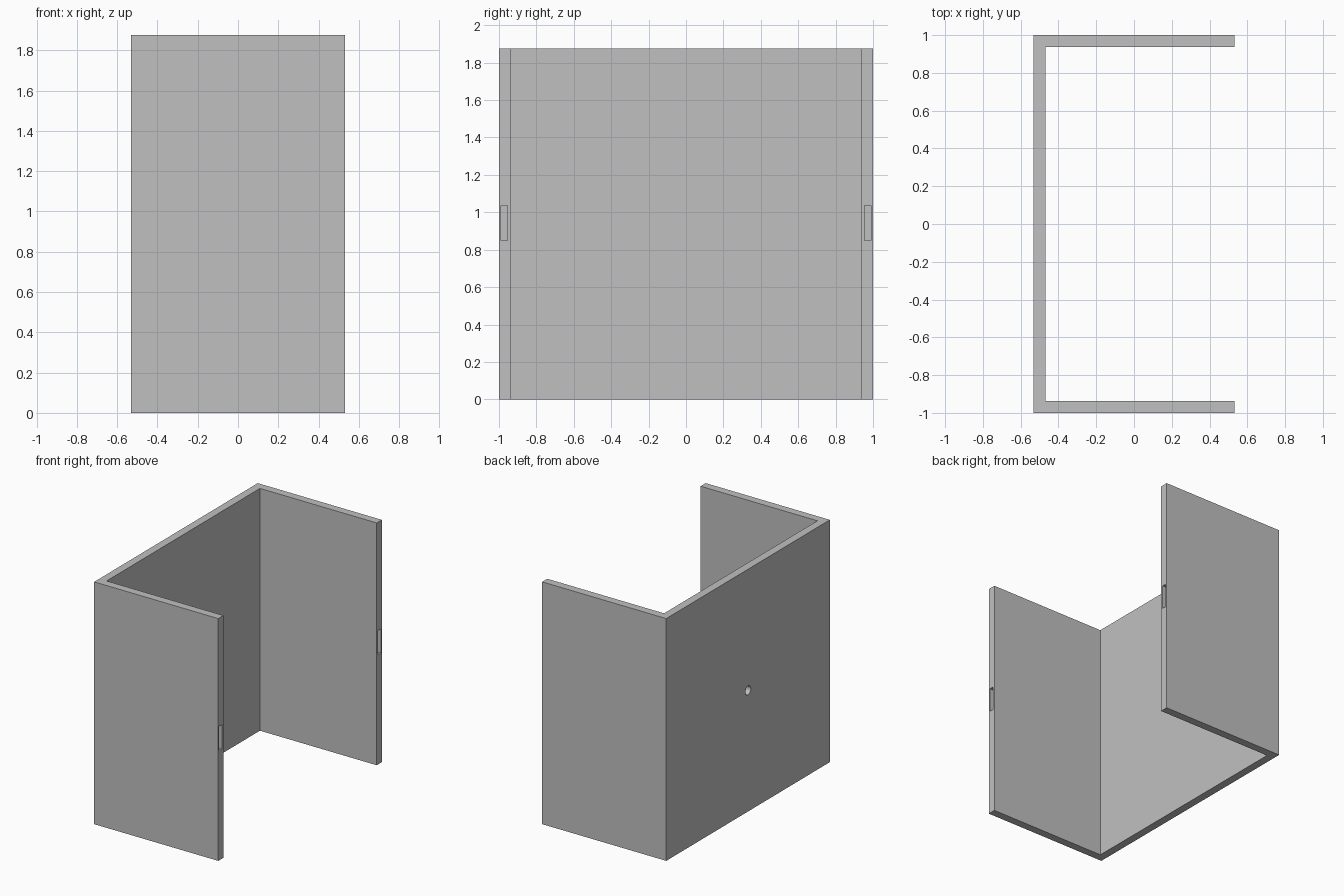
import bpy, bmesh
from math import pi
from mathutils import Matrix

if "Cube" in bpy.data.objects:
    bpy.data.objects.remove(bpy.data.objects["Cube"], do_unlink=True)

HALF_X, HALF_Y, HEIGHT, WALL = 0.531, 1.0, 1.875, 0.0625

grey = bpy.data.materials.new("light grey")
grey.use_nodes = True
colour = (0.53, 0.53, 0.53, 1)
grey.diffuse_color = colour
grey.node_tree.nodes["Principled BSDF"].inputs["Base Color"].default_value = colour


def make_object(name, bm):
    bmesh.ops.recalc_face_normals(bm, faces=bm.faces)
    mesh = bpy.data.meshes.new(name)
    bm.to_mesh(mesh)
    bm.free()
    mesh.materials.append(grey)
    obj = bpy.data.objects.new(name, mesh)
    bpy.context.collection.objects.link(obj)
    return obj


def box_cutter(name, centre, size):
    bm = bmesh.new()
    bmesh.ops.create_cube(bm, matrix=Matrix.Translation(centre) @ Matrix.Diagonal((*size, 1)))
    return make_object(name, bm)


# U-shaped channel: a wall at -x with two side panels, open towards +x
inner_x, inner_y = -HALF_X + WALL, HALF_Y - WALL
profile = [(-HALF_X, -HALF_Y), (HALF_X, -HALF_Y), (HALF_X, -inner_y), (inner_x, -inner_y),
           (inner_x, inner_y), (HALF_X, inner_y), (HALF_X, HALF_Y), (-HALF_X, HALF_Y)]
bm = bmesh.new()
face = bm.faces.new([bm.verts.new((x, y, 0)) for x, y in profile])
extruded = bmesh.ops.extrude_face_region(bm, geom=[face])["geom"]
bmesh.ops.translate(bm, vec=(0, 0, HEIGHT),
                    verts=[v for v in extruded if isinstance(v, bmesh.types.BMVert)])
panel = make_object("channel_panel", bm)

# Shallow slots in the free ends of both side panels
SLOT_DEPTH = 0.03
cutters = [box_cutter("slot_cutter", (HALF_X, side * 0.972, 0.943), (2 * SLOT_DEPTH, 0.033, 0.188))
           for side in (-1, 1)]

# Blind round hole in the middle of the wall's outer face
HOLE_DEPTH = 0.04
bm = bmesh.new()
bmesh.ops.create_cone(bm, cap_ends=True, segments=32, radius1=0.034, radius2=0.034,
                      depth=2 * HOLE_DEPTH,
                      matrix=Matrix.Translation((-HALF_X, 0, HEIGHT / 2)) @ Matrix.Rotation(pi / 2, 4, "Y"))
cutters.append(make_object("hole_cutter", bm))

# Cut the recesses, then drop the cutters
bpy.context.view_layer.objects.active = panel
for cutter in cutters:
    cut = panel.modifiers.new("recess", "BOOLEAN")
    cut.operation = "DIFFERENCE"
    cut.solver = "EXACT"
    cut.object = cutter
    bpy.ops.object.modifier_apply(modifier=cut.name)
    bpy.data.objects.remove(cutter, do_unlink=True)

# Smooth the hole wall, keep every corner sharp
bpy.ops.object.select_all(action="DESELECT")
panel.select_set(True)
bpy.ops.object.shade_smooth_by_angle(angle=pi / 6)
